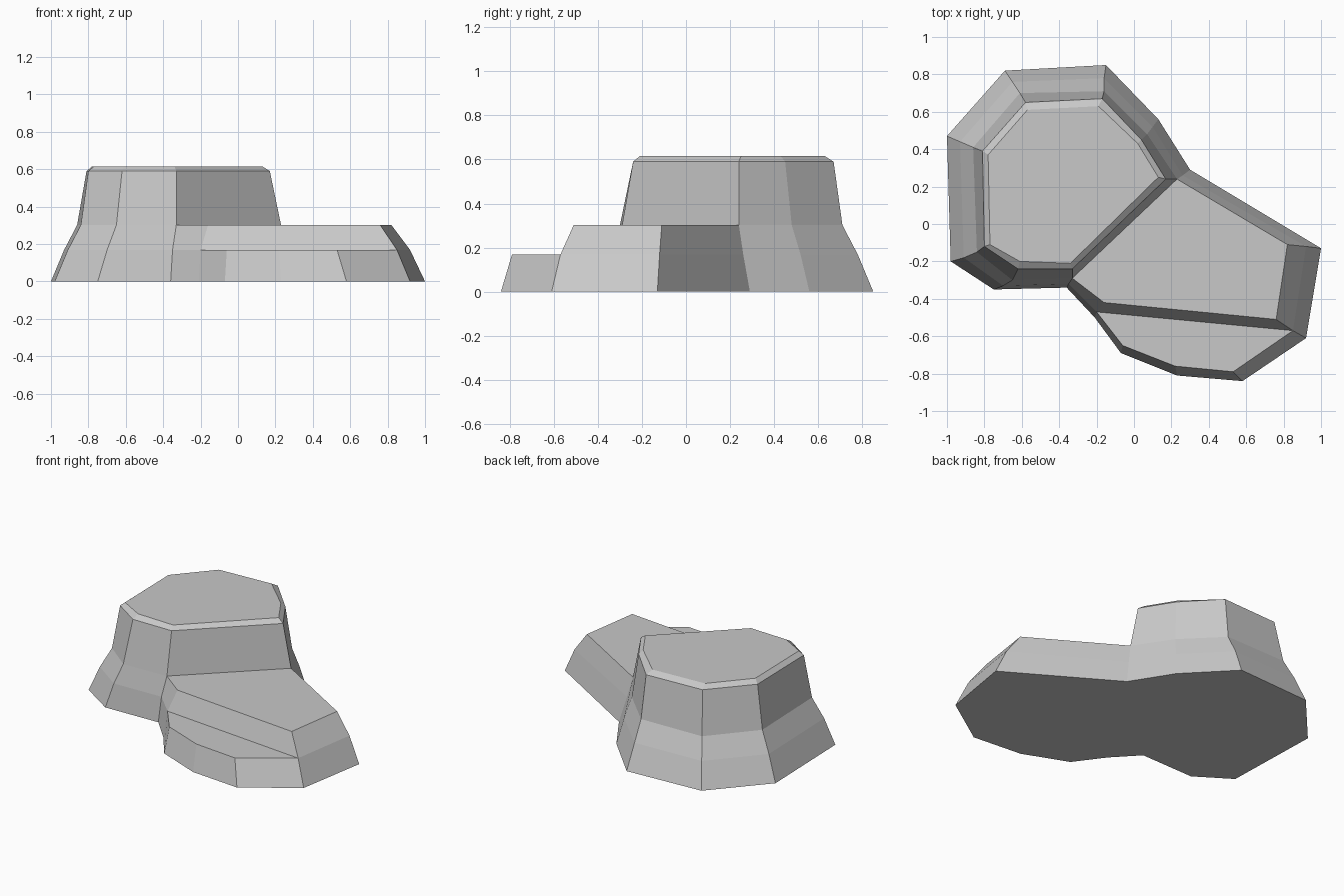
import bpy
import bmesh

cube = bpy.data.objects.get("Cube")
if cube:
    bpy.data.objects.remove(cube, do_unlink=True)

# One flat stone colour
stone = bpy.data.materials.new("stone_grey")
stone.use_nodes = True
colour = (0.58, 0.58, 0.58, 1.0)
stone.diffuse_color = colour
for node in stone.node_tree.nodes:
    if node.type == 'BSDF_PRINCIPLED':
        node.inputs["Base Color"].default_value = colour

bm = bmesh.new()


def outline(corner_names, height, points):
    """Make one level of the rock: a dictionary of named corner vertices."""
    return {name: bm.verts.new((x, y, height))
            for name, (x, y) in zip(corner_names, points)}


def wall(lower, upper):
    """Join two levels with a closed band of faces along the upper corners."""
    names = list(upper)
    for first, second in zip(names, names[1:] + names[:1]):
        bm.faces.new((lower[first], lower[second], upper[second], upper[first]))


def flat(level, corner_names):
    """Fill a level face between the named corners."""
    bm.faces.new([level[name] for name in corner_names])


# Corner letters run clockwise from the far left; each tier keeps fewer of them
full_outline = "abcdeijklmnfgh"
upper_outline = "abcdeijnfgh"
peak_outline = "abcdefgh"

# Ground outline of the whole rock
ground = outline(full_outline, 0.0, [
    (-1, .47), (-.69, .82), (-.15, .85), (.13, .56), (.3, .29), (1, -.13),
    (.92, -.61), (.58, -.84), (.23, -.81), (-.07, -.69), (-.21, -.5),
    (-.36, -.34), (-.75, -.35), (-.98, -.2)])

# Level of the low front ledge
ledge = outline(full_outline, 0.168, [
    (-.93, .44), (-.65, .76), (-.16, .78), (.1, .52), (.26, .26), (.92, -.12),
    (.85, -.57), (.53, -.79), (.22, -.76), (-.06, -.65), (-.2, -.47),
    (-.35, -.32), (-.7, -.33), (-.91, -.18)])

# Level of the wide middle shelf
shelf = outline(upper_outline, 0.302, [
    (-.86, .41), (-.61, .7), (-.16, .71), (.07, .48), (.23, .24), (.82, -.11),
    (.76, -.51), (-.16, -.42), (-.33, -.29), (-.65, -.3), (-.84, -.15)])

# Shoulder of the tall peak, then its bevelled top
shoulder = outline(peak_outline, 0.59, [
    (-.81, .39), (-.58, .65), (-.17, .67), (.04, .45), (.17, .24),
    (-.33, -.24), (-.62, -.24), (-.8, -.12)])
summit = outline(peak_outline, 0.615, [
    (-.78, .37), (-.57, .61), (-.19, .63), (.02, .43), (.13, .25),
    (-.34, -.21), (-.61, -.2), (-.77, -.11)])

# Sloping sides from the ground up
for lower, upper in ((ground, ledge), (ledge, shelf),
                     (shelf, shoulder), (shoulder, summit)):
    wall(lower, upper)

# Underside, the two steps and the top
flat(ground, full_outline)
flat(ledge, "jklmn")
flat(shelf, "eijnf")
flat(summit, peak_outline)

bmesh.ops.recalc_face_normals(bm, faces=bm.faces[:])
mesh = bpy.data.meshes.new("stepped_rock")
bm.to_mesh(mesh)
bm.free()
mesh.materials.append(stone)
rock = bpy.data.objects.new("stepped_rock", mesh)
bpy.context.collection.objects.link(rock)
